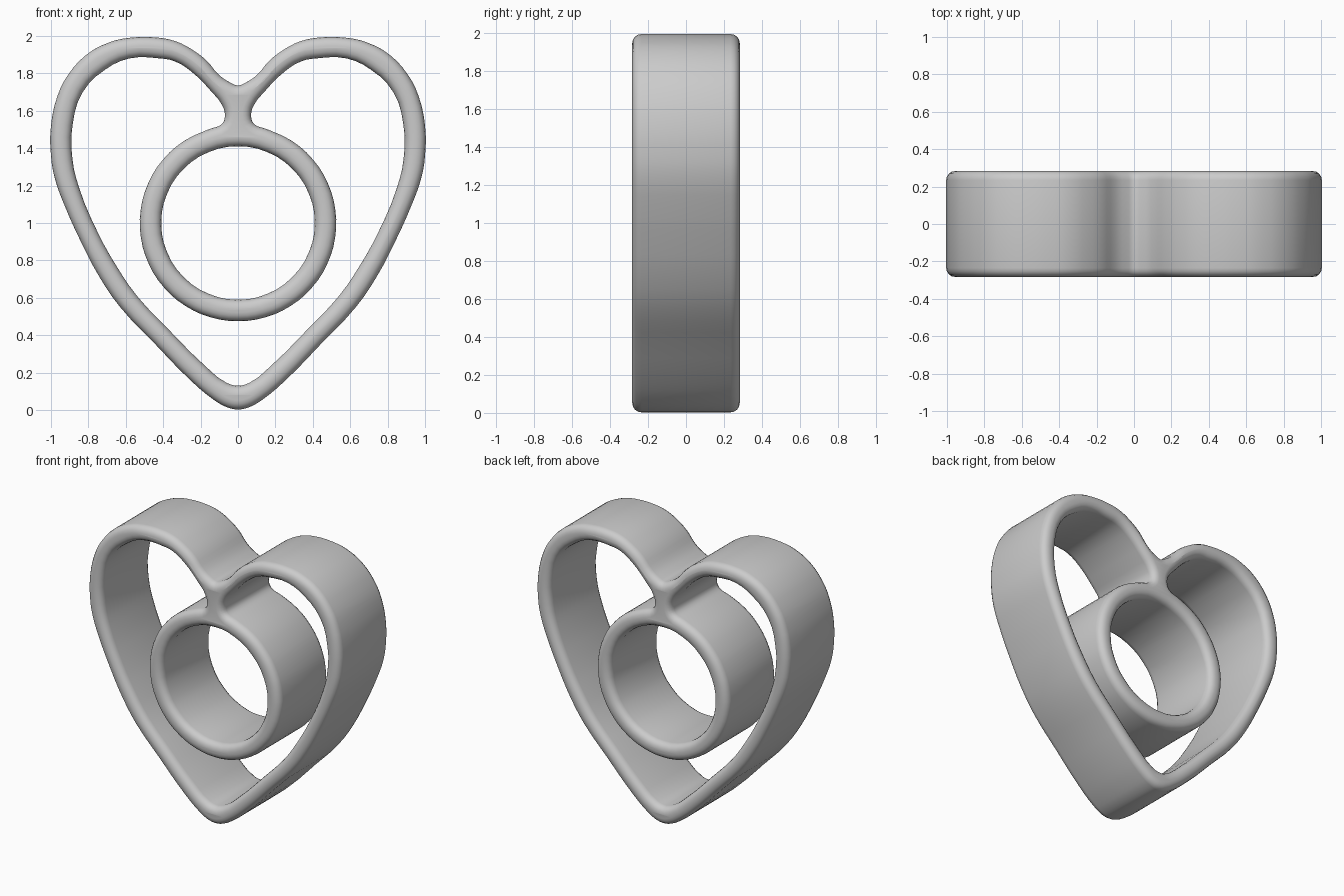
import bpy, bmesh, math
from mathutils import Matrix

default = bpy.data.objects.get("Cube")
if default:
    bpy.data.objects.remove(default, do_unlink=True)

HALF_DEPTH = 0.283
ROUND = 0.048
RING_Z, RING_OUT, RING_IN = 1.0, 0.525, 0.41

# Right half of the heart's outer edge, notch to tip
outer = [(0, 1.735), (0.04, 1.75), (0.1, 1.79), (0.17, 1.87), (0.25, 1.93),
         (0.33, 1.97), (0.42, 1.99), (0.58, 1.99), (0.69, 1.965), (0.81, 1.9),
         (0.91, 1.79), (0.965, 1.68), (1, 1.52), (1, 1.36), (0.98, 1.24),
         (0.93, 1.1), (0.84, 0.9), (0.74, 0.71), (0.63, 0.55), (0.45, 0.36),
         (0.25, 0.155), (0.13, 0.055), (0.06, 0.015), (0, 0.003)]

# Right half of the heart's inner edge, neck to tip
inner = [(0.085, 1.53), (0.07, 1.575), (0.085, 1.63), (0.14, 1.7), (0.25, 1.81),
         (0.34, 1.865), (0.42, 1.88), (0.58, 1.88), (0.71, 1.82), (0.83, 1.7),
         (0.885, 1.52), (0.885, 1.34), (0.85, 1.19), (0.75, 0.95), (0.65, 0.77),
         (0.54, 0.61), (0.38, 0.44), (0.18, 0.24), (0.06, 0.145), (0, 0.13)]


def arc(radius, start, end, steps, closed=False):
    """Points on a circle around the ring's centre, angles in degrees."""
    pts = []
    for i in range(steps + (0 if closed else 1)):
        a = math.radians(start + (end - start) * i / steps)
        pts.append((radius * math.cos(a), RING_Z + radius * math.sin(a)))
    return pts


def mirrored(half):
    """The same points on the other side, in reverse order, without the tip."""
    return [(-x, z) for x, z in reversed(half[:-1])]


# Closed edges: heart outline, gap between heart and ring, ring hole
heart_edge = outer + mirrored(outer)[:-1]
gap_edge = inner + mirrored(inner) + arc(RING_OUT, 107, 433, 20)
hole_edge = arc(RING_IN, 0, 360, 16, closed=True)

# Filled, extruded and rounded profile
curve = bpy.data.curves.new("heart_profile", "CURVE")
curve.dimensions = "2D"
curve.fill_mode = "BOTH"
curve.resolution_u = 3
curve.extrude = HALF_DEPTH - ROUND
curve.bevel_depth = ROUND
curve.bevel_resolution = 3
curve.offset = -ROUND
for edge in (heart_edge, gap_edge, hole_edge):
    spline = curve.splines.new("BEZIER")
    spline.bezier_points.add(len(edge) - 1)
    spline.use_cyclic_u = True
    for point, (x, z) in zip(spline.bezier_points, edge):
        point.co = (x, z, 0)
        point.handle_left_type = point.handle_right_type = "AUTO"

profile = bpy.data.objects.new("heart_profile", curve)
bpy.context.collection.objects.link(profile)
bpy.context.view_layer.update()
graph = bpy.context.evaluated_depsgraph_get()
mesh = bpy.data.meshes.new_from_object(profile.evaluated_get(graph))
bpy.data.objects.remove(profile, do_unlink=True)

# Stand it upright and weld the caps to the sides
mesh.transform(Matrix.Rotation(math.radians(90), 4, "X"))
bm = bmesh.new()
bm.from_mesh(mesh)
bmesh.ops.remove_doubles(bm, verts=bm.verts, dist=0.0005)
bmesh.ops.recalc_face_normals(bm, faces=bm.faces)
bm.to_mesh(mesh)
bm.free()

# One grey material
grey = bpy.data.materials.new("light grey")
grey.use_nodes = True
colour = (0.6, 0.6, 0.6, 1)
grey.diffuse_color = colour
grey.node_tree.nodes["Principled BSDF"].inputs["Base Color"].default_value = colour
mesh.materials.clear()
mesh.materials.append(grey)

heart = bpy.data.objects.new("heart_with_ring", mesh)
bpy.context.collection.objects.link(heart)
bpy.ops.object.select_all(action="DESELECT")
heart.select_set(True)
bpy.context.view_layer.objects.active = heart
bpy.ops.object.shade_smooth_by_angle(angle=math.radians(40))
